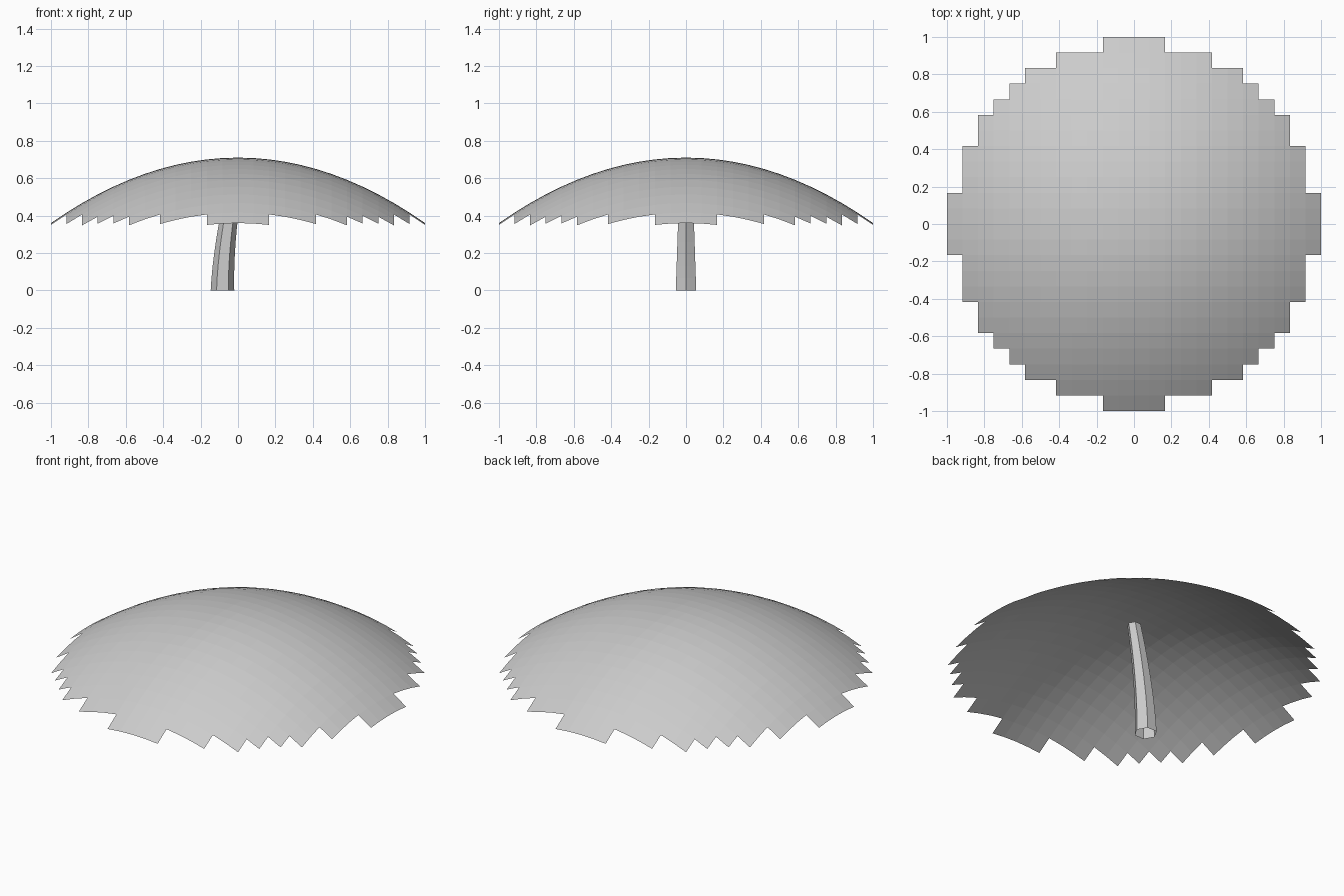
import bpy
import bmesh
from math import cos, sin, pi, hypot

cube = bpy.data.objects.get("Cube")
if cube:
    bpy.data.objects.remove(cube, do_unlink=True)

# One plain grey for the whole model
grey = bpy.data.materials.new("light grey")
grey.use_nodes = True
COLOUR = (0.6, 0.6, 0.6, 1)
grey.diffuse_color = COLOUR
grey.node_tree.nodes["Principled BSDF"].inputs["Base Color"].default_value = COLOUR


def finish(bm, name):
    mesh = bpy.data.meshes.new(name)
    bm.to_mesh(mesh)
    bm.free()
    mesh.materials.append(grey)
    obj = bpy.data.objects.new(name, mesh)
    bpy.context.collection.objects.link(obj)
    return obj


# Canopy: a square grid trimmed to a stepped disc, bent into a shallow dome
CELLS = 24
RIM_LIMIT = 1.025
APEX, DROP = 0.71, 0.35
bm = bmesh.new()
bmesh.ops.create_grid(bm, x_segments=CELLS, y_segments=CELLS, size=1)
outside = [v for v in bm.verts if hypot(v.co.x, v.co.y) > RIM_LIMIT]
bmesh.ops.delete(bm, geom=outside, context='VERTS')
for v in bm.verts:
    v.co.z = APEX - DROP * (v.co.x ** 2 + v.co.y ** 2)
finish(bm, "canopy")

# Stem: an open six-sided tube that tapers and leans in towards the centre
SIDES, STEPS, HEIGHT = 6, 10, 0.65
bm = bmesh.new()
rings = []
for i in range(STEPS + 1):
    t = i / STEPS
    radius = 0.063 - 0.025 * t
    centre = -0.083 * (1 - t ** 1.7)
    rings.append([bm.verts.new((centre + radius * cos(2 * pi * k / SIDES),
                                radius * sin(2 * pi * k / SIDES),
                                HEIGHT * t)) for k in range(SIDES)])
for low, high in zip(rings, rings[1:]):
    for k in range(SIDES):
        n = (k + 1) % SIDES
        bm.faces.new((low[k], low[n], high[n], high[k]))
finish(bm, "stem")
